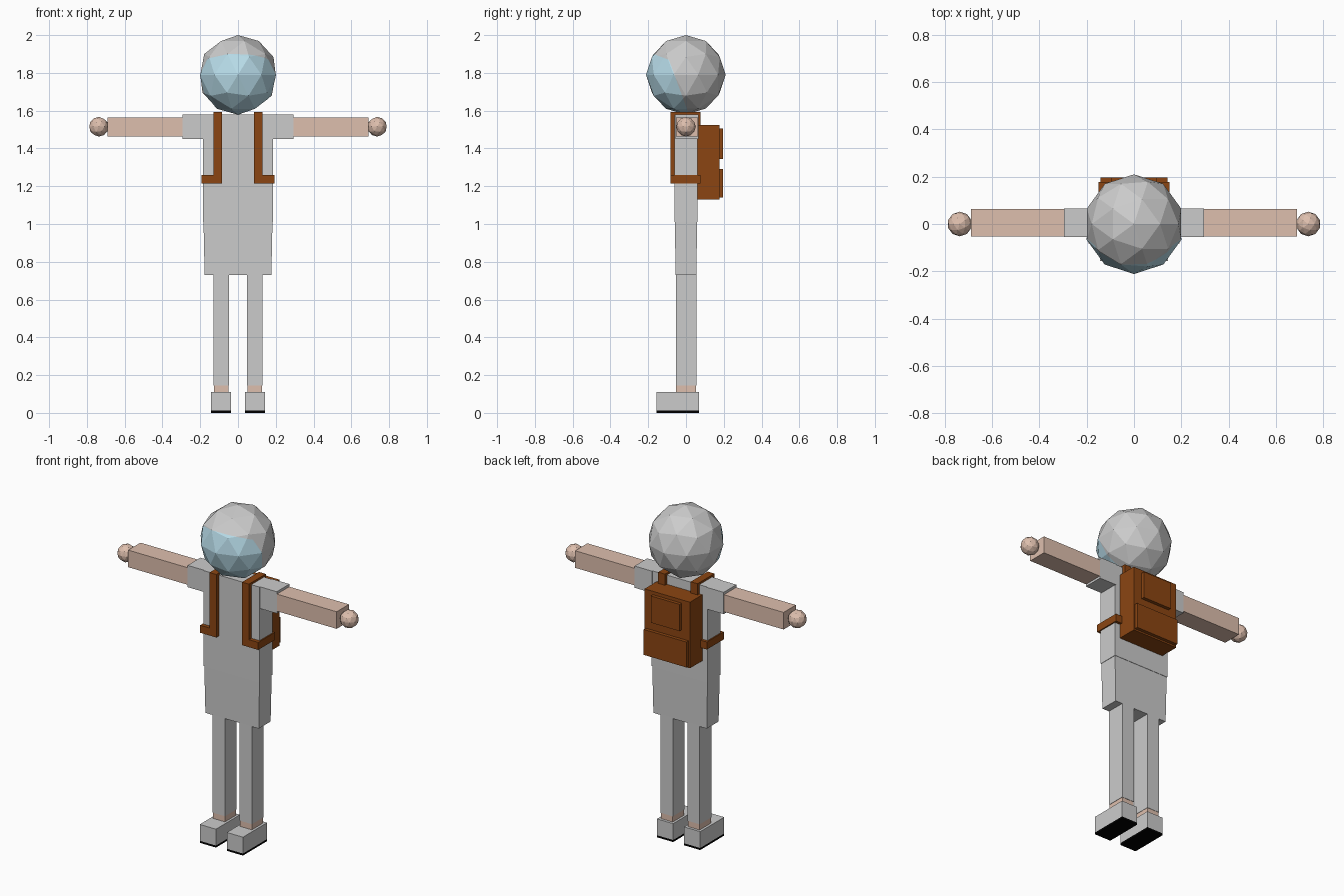
import bpy, bmesh
from mathutils import Vector

if "Cube" in bpy.data.objects:
    bpy.data.objects.remove(bpy.data.objects["Cube"])


def material(name, rgb):
    m = bpy.data.materials.new(name)
    m.diffuse_color = (*rgb, 1)
    m.use_nodes = True
    m.node_tree.nodes["Principled BSDF"].inputs["Base Color"].default_value = m.diffuse_color
    return m


SKIN = material("skin", (0.73, 0.52, 0.42))
BROWN = material("brown", (0.26, 0.06, 0.006))
BLUE = material("visor_blue", (0.48, 0.72, 0.82))
BLACK = material("black", (0.0, 0.0, 0.0))


def finish(name, bm, mat=None):
    bmesh.ops.recalc_face_normals(bm, faces=bm.faces[:])
    me = bpy.data.meshes.new(name)
    bm.to_mesh(me)
    bm.free()
    if mat:
        me.materials.append(mat)
    ob = bpy.data.objects.new(name, me)
    bpy.context.collection.objects.link(ob)
    return ob


def add_box(bm, x, y, z, taper=1.0):
    """Box from ranges; taper scales the bottom about its centre."""
    vs = bmesh.ops.create_cube(bm, size=1)["verts"]
    for v in vs:
        s = taper if v.co.z < 0 else 1.0
        v.co = Vector(((x[0] + x[1]) / 2 + v.co.x * s * (x[1] - x[0]),
                       (y[0] + y[1]) / 2 + v.co.y * s * (y[1] - y[0]),
                       (z[0] + z[1]) / 2 + v.co.z * (z[1] - z[0])))


def box(name, x, y, z, mat=None, taper=1.0, mirror=False):
    bm = bmesh.new()
    add_box(bm, x, y, z, taper)
    ob = finish(name, bm, mat)
    if mirror:
        ob.modifiers.new("mirror", "MIRROR")
    return ob


def ball(name, centre, radius, mat=None, cuts=(), mirror=False):
    """Low-poly ball, optionally trimmed by planes (point, normal to keep)."""
    bm = bmesh.new()
    bmesh.ops.create_icosphere(bm, subdivisions=2, radius=radius)
    bmesh.ops.translate(bm, verts=bm.verts[:], vec=centre)
    for point, normal in cuts:
        bmesh.ops.bisect_plane(bm, geom=bm.verts[:] + bm.edges[:] + bm.faces[:],
                               plane_co=point, plane_no=normal, clear_inner=True)
    ob = finish(name, bm, mat)
    if mirror:
        ob.modifiers.new("mirror", "MIRROR")
    return ob


# Helmet and visor covering its lower front
ball("helmet", (0, 0, 1.79), 0.21)
ball("visor", (0, 0, 1.79), 0.2115, BLUE, cuts=[
    ((0, -0.045, 1.745), (0, -0.94, -0.345)),
    ((0, -0.16, 1.895), (0, -0.35, -0.94))])

# Shirt and shorts
box("shirt", (-0.185, 0.185), (-0.06, 0.06), (1.01, 1.58))
box("shorts", (-0.183, 0.183), (-0.058, 0.058), (0.73, 1.03), taper=0.965)

# Sleeves, arms and hands
box("sleeves", (0.18, 0.295), (-0.055, 0.065), (1.45, 1.58), mirror=True)
box("arms", (0.29, 0.69), (-0.053, 0.063), (1.463, 1.565), SKIN, mirror=True)
ball("hands", (0.737, 0, 1.515), 0.052, SKIN, mirror=True)

# Legs, ankles, shoes and soles
box("trouser_legs", (0.048, 0.13), (-0.054, 0.056), (0.145, 0.74), mirror=True)
box("ankles", (0.05, 0.128), (-0.052, 0.054), (0.1, 0.146), SKIN, mirror=True)
box("shoes", (0.036, 0.143), (-0.157, 0.07), (0.012, 0.11), mirror=True)
box("soles", (0.036, 0.143), (-0.157, 0.07), (0.0, 0.0121), BLACK, mirror=True)

# Backpack body with two pockets
box("backpack", (-0.15, 0.15), (0.06, 0.177), (1.13, 1.525), BROWN)
box("upper_pocket", (-0.095, 0.095), (0.175, 0.197), (1.345, 1.505), BROWN)
box("lower_pocket", (-0.142, 0.142), (0.175, 0.197), (1.14, 1.292), BROWN)

# Shoulder straps: front, over the shoulder, down the back, and round the side
bm = bmesh.new()
add_box(bm, (0.085, 0.13), (-0.083, -0.058), (1.215, 1.592))
add_box(bm, (0.085, 0.13), (-0.06, 0.075), (1.572, 1.592))
add_box(bm, (0.085, 0.13), (0.055, 0.077), (1.5, 1.592))
add_box(bm, (0.128, 0.192), (-0.083, -0.058), (1.215, 1.26))
add_box(bm, (0.18, 0.192), (-0.06, 0.075), (1.215, 1.26))
add_box(bm, (0.14, 0.192), (0.055, 0.077), (1.215, 1.26))
finish("backpack_straps", bm, BROWN).modifiers.new("mirror", "MIRROR")
